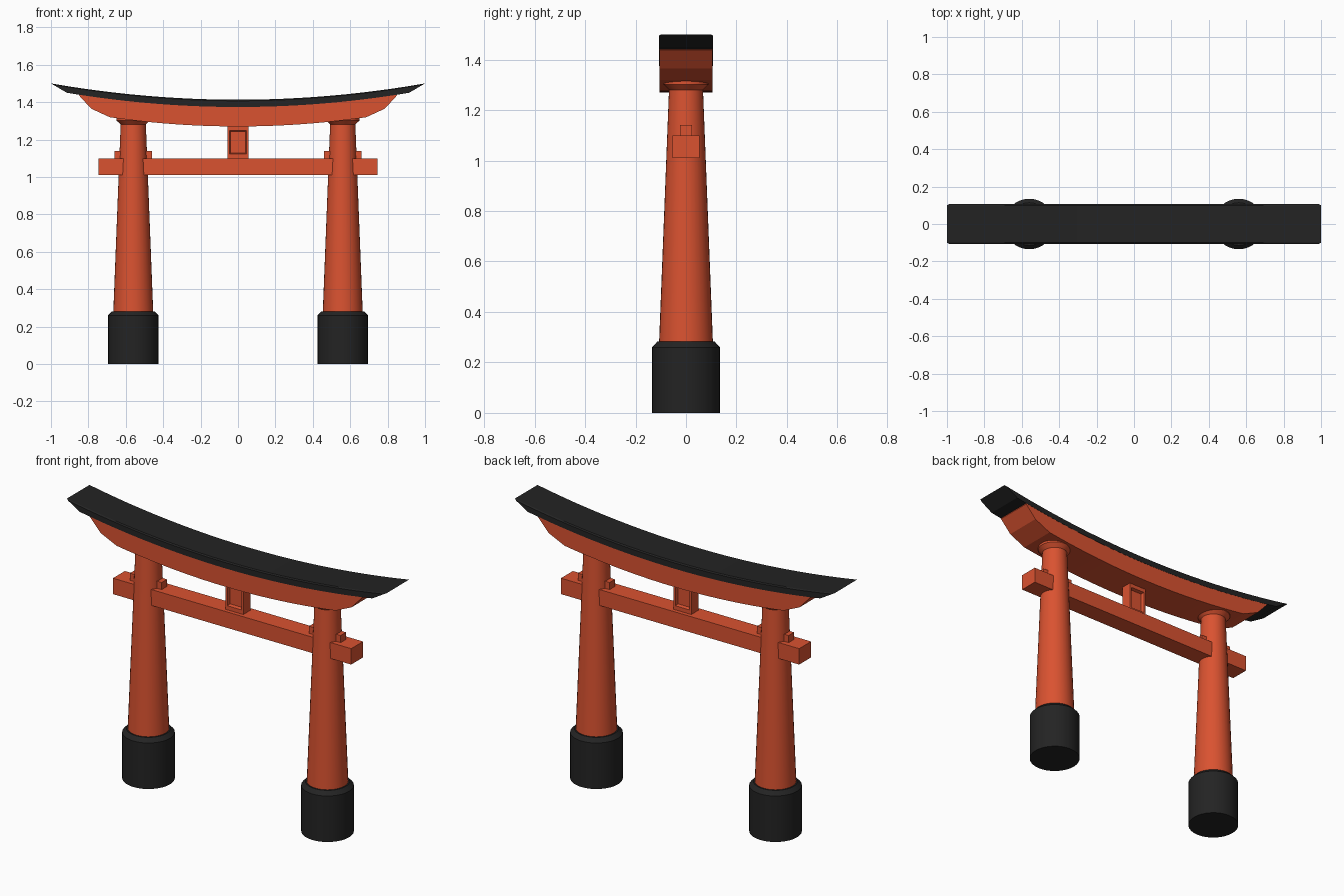
import bpy, bmesh, math

cube = bpy.data.objects.get("Cube")
if cube:
    bpy.data.objects.remove(cube, do_unlink=True)


def material(name, rgb):
    m = bpy.data.materials.new(name)
    m.use_nodes = True
    color = (*rgb, 1.0)
    m.diffuse_color = color
    bsdf = next(n for n in m.node_tree.nodes if n.type == "BSDF_PRINCIPLED")
    bsdf.inputs["Base Color"].default_value = color
    return m


RED = material("vermilion", (0.70, 0.085, 0.03))
BLACK = material("black", (0.017, 0.017, 0.017))


def finish(name, bm, mat, smooth=False):
    bmesh.ops.recalc_face_normals(bm, faces=bm.faces)
    mesh = bpy.data.meshes.new(name)
    bm.to_mesh(mesh)
    bm.free()
    mesh.materials.append(mat)
    ob = bpy.data.objects.new(name, mesh)
    bpy.context.collection.objects.link(ob)
    if smooth:
        bpy.ops.object.select_all(action="DESELECT")
        ob.select_set(True)
        bpy.context.view_layer.objects.active = ob
        bpy.ops.object.shade_smooth_by_angle(angle=math.radians(15))
    return ob


def loft(name, rings, mat, smooth=False):
    """Skin a row of closed rings and cap both ends."""
    bm = bmesh.new()
    rows = [[bm.verts.new(p) for p in ring] for ring in rings]
    n = len(rows[0])
    for a, b in zip(rows, rows[1:]):
        for i in range(n):
            j = (i + 1) % n
            bm.faces.new((a[i], a[j], b[j], b[i]))
    bm.faces.new(rows[0])
    bm.faces.new(rows[-1])
    return finish(name, bm, mat, smooth)


def turned(name, x, profile, mat, sides=32):
    """Round part from (radius, height) pairs."""
    angles = [2 * math.pi * i / sides for i in range(sides)]
    rings = [[(x + r * math.cos(a), r * math.sin(a), z) for a in angles]
             for r, z in profile]
    return loft(name, rings, mat, True)


def box(name, x0, x1, half_y, z0, z1, mat):
    rings = [[(x, -half_y, z0), (x, half_y, z0), (x, half_y, z1), (x, -half_y, z1)]
             for x in (x0, x1)]
    return loft(name, rings, mat)


def roof_top(x):
    return 1.413 + 0.087 * x * x


def roof_bottom(x):
    return 1.374 + 0.091 * x * x


# Curved roof with undercut ends and a fine bevel along the top edges
STEPS = 24
rings = []
for i in range(STEPS + 1):
    t = 2 * i / STEPS - 1
    low, mid = 0.915 * t, 0.988 * t
    zt, zb = roof_top(t), roof_bottom(low)
    rings.append([(low, -0.107, zb), (low, 0.107, zb), (mid, 0.107, zt - 0.006),
                  (t, 0.1, zt), (t, -0.1, zt), (mid, -0.107, zt - 0.006)])
loft("roof", rings, BLACK, True)

# Upper lintel, curved below and cut back at the ends
half = [(0.685 * i / 10, 1.27 + 0.105 * (0.685 * i / 10) ** 2) for i in range(11)]
half += [(0.785, 1.365), (0.85, 1.436)]
stations = [(-x, z) for x, z in reversed(half[1:])] + half
rings = []
for x, z in stations:
    top = roof_bottom(x) + 0.004
    rings.append([(x, -0.106, z), (x, 0.106, z), (x, 0.106, top), (x, -0.106, top)])
loft("upper_lintel", rings, RED, True)

# Posts with bases, flared collars and wedges
for side, x in (("left", 0.56), ("right", -0.56)):
    turned(side + "_base", x, [(0.135, 0), (0.135, 0.26), (0.114, 0.282)], BLACK)
    turned(side + "_post", x, [(0.107, 0.27), (0.067, 1.29)], RED)
    turned(side + "_collar", x, [(0.066, 1.279), (0.09, 1.302), (0.09, 1.315)], RED)
    box(side + "_wedge", x - 0.099, x + 0.099, 0.024, 1.09, 1.14, RED)

# Straight tie beam
box("tie_beam", -0.745, 0.745, 0.053, 1.01, 1.10, RED)

# Central strut with a recessed panel on the front and back
strut = box("central_strut", -0.055, 0.055, 0.031, 1.095, 1.28, RED)
bm = bmesh.new()
bm.from_mesh(strut.data)
bm.normal_update()
for face in [f for f in bm.faces if abs(f.normal.y) > 0.9]:
    bmesh.ops.inset_region(bm, faces=[face], thickness=0.015)
    # keep the panel clear of the beam and lintel
    for v in face.verts:
        v.co.z = 1.248 if v.co.z > 1.2 else 1.123
    bmesh.ops.inset_region(bm, faces=[face], thickness=0.007, depth=-0.018)
bm.to_mesh(strut.data)
bm.free()
